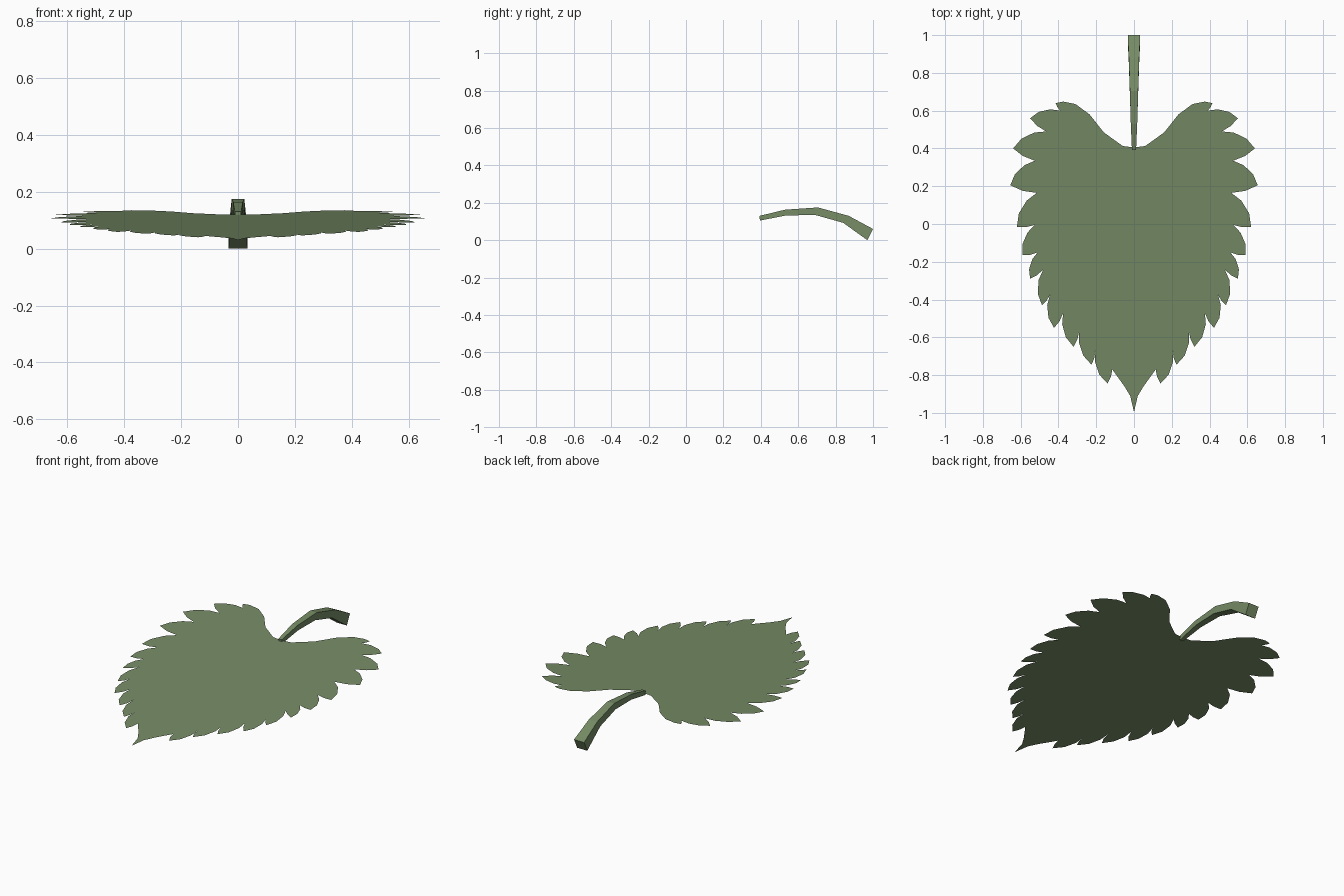
import bpy, bmesh
from mathutils import Vector

if "Cube" in bpy.data.objects:
    bpy.data.objects.remove(bpy.data.objects["Cube"])

green = bpy.data.materials.new("leaf_green")
green.diffuse_color = (0.18, 0.26, 0.13, 1)
green.use_nodes = True
green.node_tree.nodes["Principled BSDF"].inputs["Base Color"].default_value = green.diffuse_color


def finish(name, bm):
    me = bpy.data.meshes.new(name)
    bm.to_mesh(me)
    bm.free()
    me.materials.append(green)
    ob = bpy.data.objects.new(name, me)
    bpy.context.collection.objects.link(ob)
    return ob


# Right half outline: smooth lobe, then (tooth tip, notch below it) pairs
lobe = [(0, .405), (.06, .413), (.16, .485), (.235, .58), (.31, .635), (.375, .648)]
teeth = [((.415, .64), (.39, .60)), ((.55, .56), (.465, .49)),
         ((.64, .40), (.525, .335)), ((.655, .205), (.515, .165)),
         ((.62, -.015), (.525, -.005)), ((.59, -.165), (.51, -.15)),
         ((.55, -.29), (.48, -.24)), ((.487, -.43), (.445, -.375)),
         ((.423, -.55), (.375, -.47)), ((.32, -.65), (.29, -.565)),
         ((.225, -.745), (.205, -.67)), ((.14, -.845), (.115, -.77))]
point = [(.05, -.86), (.02, -.91), (0, -.995)]

half = [Vector(p) for p in lobe]
for i, (tip, notch) in enumerate(teeth):
    tip, notch = Vector(tip), Vector(notch)
    if i:
        # convex outer edge of each tooth
        a = half[-1]
        d = tip - a
        out = Vector((-d.y, d.x))
        for t, k in ((.3, .12), (.68, .13)):
            half.append(a + d * t + out * k)
    d = notch - tip
    # slightly hooked underside
    half += [tip, tip + d * .5 + Vector((d.y, -d.x)) * -.07, notch]
half += [Vector(p) for p in point]
outline = half + [Vector((-p.x, p.y)) for p in half[-2:0:-1]]

# Blade: a single tilted flat sheet
bm = bmesh.new()
vs = [bm.verts.new((p.x, p.y, .03 + .0636 * (p.y + 1))) for p in outline]
f = bm.faces.new(vs)
f.normal_update()
if f.normal.z < 0:
    f.normal_flip()
bmesh.ops.triangulate(bm, faces=[f], ngon_method='EAR_CLIP')
finish("leaf_blade", bm)

# Stem: tapering four-sided arch; (half width, top yz, bottom yz)
sections = [(.011, (.393, .13), (.395, .105)),
            (.017, (.53, .163), (.535, .132)),
            (.022, (.705, .175), (.69, .135)),
            (.027, (.87, .130), (.84, .093)),
            (.033, (1.0, .06), (.97, 0))]
bm = bmesh.new()
rings = [[bm.verts.new(c) for c in ((-w, *t), (w, *t), (w, *b), (-w, *b))]
         for w, t, b in sections]
for r, s in zip(rings, rings[1:]):
    for i in range(4):
        j = (i + 1) % 4
        bm.faces.new((r[i], r[j], s[j], s[i]))
bm.faces.new(rings[0])
bm.faces.new(rings[-1])
bmesh.ops.recalc_face_normals(bm, faces=bm.faces)
finish("leaf_stem", bm)
